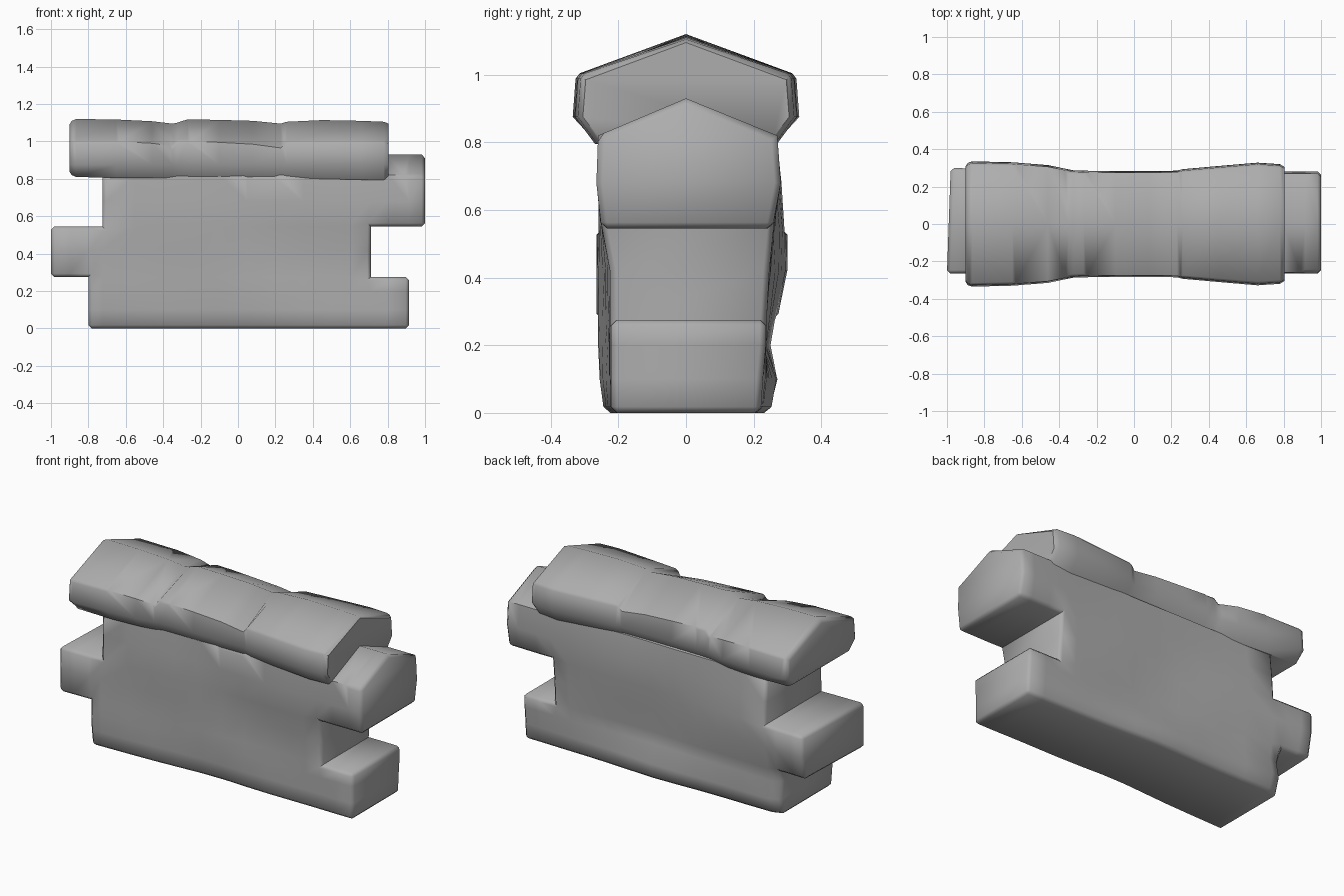
import bpy, bmesh, math

cube = bpy.data.objects.get("Cube")
if cube:
    bpy.data.objects.remove(cube, do_unlink=True)

stone = bpy.data.materials.new("grey_stone")
stone.use_nodes = True
GREY = (0.42, 0.42, 0.42, 1)
stone.diffuse_color = GREY
stone.node_tree.nodes["Principled BSDF"].inputs["Base Color"].default_value = GREY


def finish(name, bm, width):
    """Chamfer the hard outer edges, then smooth the worn faces."""
    bmesh.ops.remove_doubles(bm, verts=bm.verts, dist=0.001)
    bmesh.ops.recalc_face_normals(bm, faces=bm.faces)
    hard = [e for e in bm.edges if e.is_manifold and e.is_convex
            and e.calc_face_angle() > math.radians(65)]
    bmesh.ops.bevel(bm, geom=hard, offset=width, segments=1,
                    affect='EDGES', clamp_overlap=True)
    mesh = bpy.data.meshes.new(name)
    bm.to_mesh(mesh)
    bm.free()
    mesh.materials.append(stone)
    obj = bpy.data.objects.new(name, mesh)
    bpy.context.collection.objects.link(obj)
    mesh.shade_smooth()
    mesh.set_sharp_from_angle(angle=math.radians(48))
    return obj


# Wall body: three staggered stone courses sharing one worn surface
LOW, MID, TOP = .275, .545, .93
columns = [-1, -.9, -.8, -.725, -.55, -.4, -.25, -.1, .05, .2, .35, .5, .6, .71, .8, .915, 1]
# height, then front depth at left and right ends, back depth at both ends
rows = [(0, .245, .22, .24, .22), (.1, .26, .22, .275, .225),
        (.2, .265, .22, .255, .235), (LOW, .265, .22, .27, .235),
        (.42, .265, .22, .30, .24), (MID, .265, .25, .30, .255),
        (.68, .26, .265, .285, .28), (.82, .255, .26, .27, .27), (TOP, 0, 0, 0, 0)]
courses = [(0, LOW, -.8, .915), (LOW, MID, -1, .71), (MID, TOP, -.725, 1)]


def filled(i, j):
    if not (0 <= i < len(columns) - 1 and 0 <= j < len(rows) - 1):
        return False
    x = (columns[i] + columns[i + 1]) / 2
    z = (rows[j][0] + rows[j + 1][0]) / 2
    return any(lo < z < hi and a < x < b for lo, hi, a, b in courses)


def depth(x, row, side):
    z = row[0]
    if z == TOP:
        return 0
    k = 1 if side < 0 else 3
    t = (x + 1) / 2
    y = row[k] * (1 - t) + row[k + 1] * t
    worn = max(0, 1 - abs(x) / .8)                # thinner towards the middle
    y += worn * (.006 * math.sin(7 * x + 9 * z + side) - .02)
    if side > 0 and z < .15:
        y += worn * .035                          # foot bulges at the back
    if side > 0 and x == -.8 and z < LOW:
        y -= .025                                 # broken corner of the low stone
    return y


bm = bmesh.new()
grid = {}


def point(i, j, side):
    if (i, j, side) not in grid:
        x, row = columns[i], rows[j]
        y = side * depth(x, row, side)
        if x == -1 and side > 0:
            x += .02                              # skewed end of the middle stone
        grid[i, j, side] = bm.verts.new((x, y, row[0]))
    return grid[i, j, side]


for i in range(len(columns) - 1):
    for j in range(len(rows) - 1):
        if not filled(i, j):
            continue
        loop = [(i, j), (i + 1, j), (i + 1, j + 1), (i, j + 1)]
        for side in (-1, 1):
            bm.faces.new([point(a, b, side) for a, b in loop])
        outside = [(i, j - 1), (i + 1, j), (i, j + 1), (i - 1, j)]
        for n, cell in enumerate(outside):
            if filled(*cell) or cell[1] == len(rows) - 1:
                continue
            a, b = loop[n], loop[(n + 1) % 4]
            bm.faces.new([point(*a, -1), point(*b, -1), point(*b, 1), point(*a, 1)])
finish("stone_wall", bm, .018)

# Gabled coping: a loft along the wall with two worn joints
# position, half width, ridge height, eave height, underside height
stations = [(-.9, .322, 1.105, .99, .825), (-.865, .335, 1.12, 1, .81),
            (-.65, .33, 1.117, 1, .805), (-.46, .315, 1.108, .99, .805),
            (-.35, .292, 1.095, .975, .805), (-.325, .287, 1.1, 1.005, .805),
            (-.27, .285, 1.118, 1.003, .805), (-.1, .283, 1.115, .995, .805),
            (.08, .283, 1.11, .985, .805), (.23, .285, 1.095, .965, .805),
            (.26, .293, 1.105, 1, .805), (.45, .31, 1.114, 1, .8),
            (.66, .328, 1.11, 1, .795), (.78, .32, 1.105, 1, .795),
            (.805, .305, 1.095, .985, .805)]
bm = bmesh.new()
rings = []
for x, width, ridge, eave, under in stations:
    half = [(.82, under), (1, .875), (.972, eave)]
    profile = [(-f * width, z) for f, z in half] + [(0, ridge)]
    profile += [(f * width, z) for f, z in reversed(half)]
    rings.append([bm.verts.new((x, y, z)) for y, z in profile])
for near, far in zip(rings, rings[1:]):
    for k in range(len(near)):
        m = (k + 1) % len(near)
        bm.faces.new([near[k], near[m], far[m], far[k]])
bm.faces.new(rings[0])
bm.faces.new(rings[-1])
finish("gabled_coping", bm, .012)
